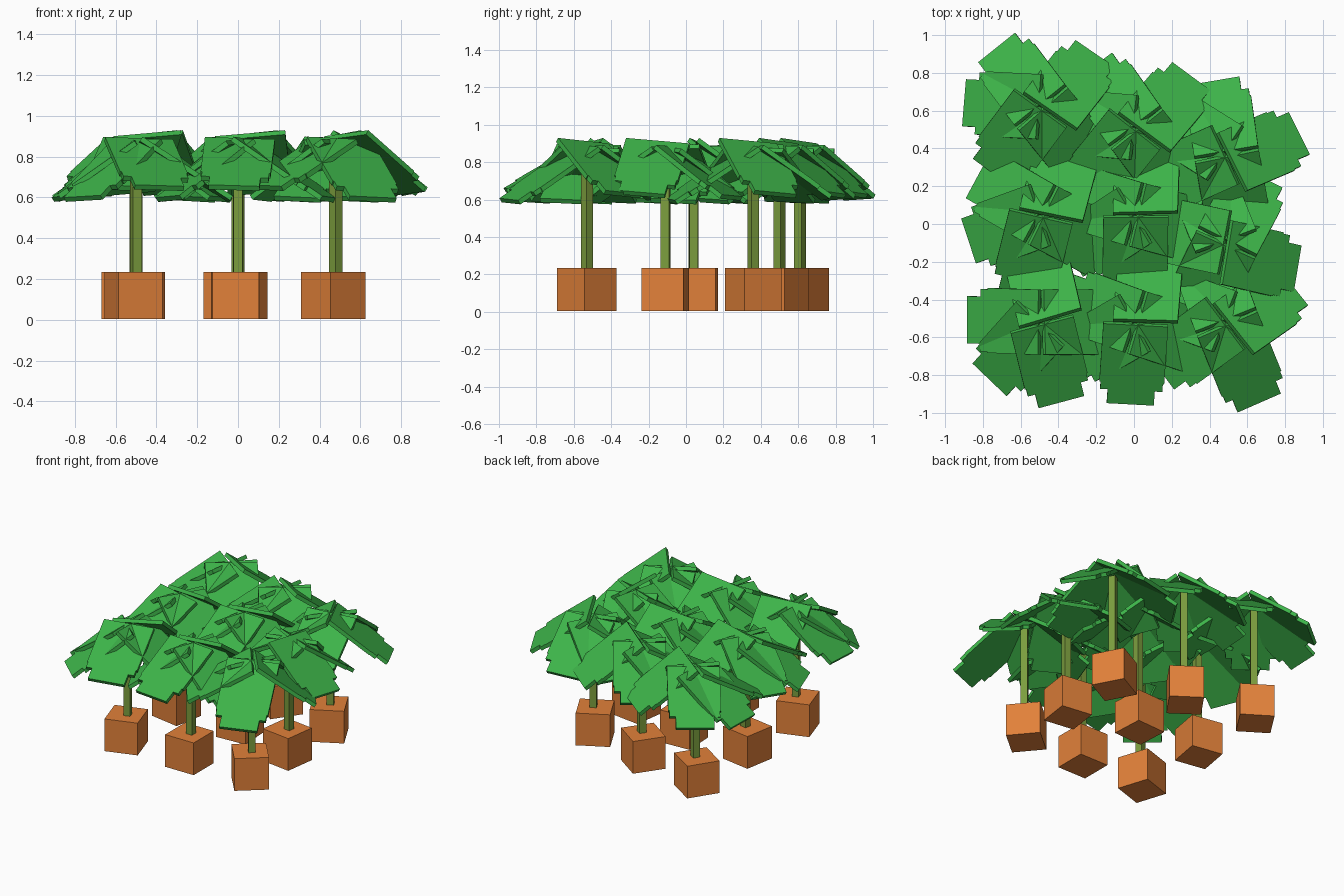
import bpy, bmesh, math
from mathutils import Matrix, Vector

if "Cube" in bpy.data.objects:
    bpy.data.objects.remove(bpy.data.objects["Cube"])


def material(name, rgb):
    m = bpy.data.materials.new(name)
    m.diffuse_color = (*rgb, 1)
    m.use_nodes = True
    m.node_tree.nodes["Principled BSDF"].inputs["Base Color"].default_value = m.diffuse_color
    return m


LEAF = material("leaf green", (0.046, 0.45, 0.066))
STEM = material("stem olive", (0.20, 0.34, 0.048))
POT = material("pot terracotta", (0.76, 0.22, 0.042))


def turned(x, y, z, degrees):
    return Matrix.Translation((x, y, z)) @ Matrix.Rotation(math.radians(degrees), 4, 'Z')


def finish(bm, name, mat, matrix):
    bmesh.ops.recalc_face_normals(bm, faces=bm.faces)
    me = bpy.data.meshes.new(name)
    bm.to_mesh(me)
    bm.free()
    me.materials.append(mat)
    ob = bpy.data.objects.new(name, me)
    ob.matrix_world = matrix
    bpy.context.collection.objects.link(ob)


def add_leaf(bm, angle, length, top, slope, roll, side):
    # Flat plate with a stepped tip, sloping down and outward from the crown
    half = [(0, 0.172), (length - 0.13, 0.172), (length - 0.13, 0.165),
            (length - 0.085, 0.165), (length - 0.085, 0.125), (length, 0.125)]
    outline = half + [(u, -v) for u, v in reversed(half)]
    place = (turned(0, 0, top, angle) @ Matrix.Translation((0.01, side, 0))
             @ Matrix.Rotation(math.radians(slope), 4, 'Y')
             @ Matrix.Rotation(math.radians(roll), 4, 'X'))
    face = bm.faces.new([bm.verts.new(place @ Vector((u, v, -0.013))) for u, v in outline])
    up = place.to_3x3() @ Vector((0, 0, 0.026))
    ext = bmesh.ops.extrude_face_region(bm, geom=[face])
    bmesh.ops.translate(bm, vec=up, verts=[g for g in ext["geom"] if isinstance(g, bmesh.types.BMVert)])


# angle, length, height at the crown, slope, roll, sideways shift
LEAVES = [(0, 0.47, 0.905, 36, -6, -0.05), (75, 0.46, 0.875, 35, -3, 0),
          (125, 0.48, 0.87, 35, 3, 0), (181, 0.48, 0.88, 29, -2, 0),
          (257, 0.53, 0.88, 33, -3, 0)]

# x, y, turn of each plant
PLANTS = [(-0.5, 0.61, 52), (0.0, 0.50, 50), (0.48, 0.36, 23),
          (-0.5, 0.04, 75), (0.0, 0.04, 88), (0.48, -0.11, -13),
          (-0.5, -0.53, 103), (0.0, -0.53, 85), (0.48, -0.53, 35)]

for i, (x, y, turn) in enumerate(PLANTS, 1):
    # Square pot
    bm = bmesh.new()
    bmesh.ops.create_cube(bm, size=1, matrix=Matrix.Diagonal((0.225, 0.225, 0.23, 1)))
    finish(bm, f"pot_{i}", POT, turned(x - 0.013, y, 0.12, turn + 5))
    # Square stem
    bm = bmesh.new()
    bmesh.ops.create_cube(bm, size=1, matrix=Matrix.Diagonal((0.046, 0.046, 0.74, 1)))
    finish(bm, f"stem_{i}", STEM, turned(x, y, 0.47, turn + 5))
    # Crown of overlapping leaves
    bm = bmesh.new()
    for leaf in LEAVES:
        add_leaf(bm, *leaf)
    finish(bm, f"leaves_{i}", LEAF, turned(x + 0.01, y + 0.01, 0, turn))
